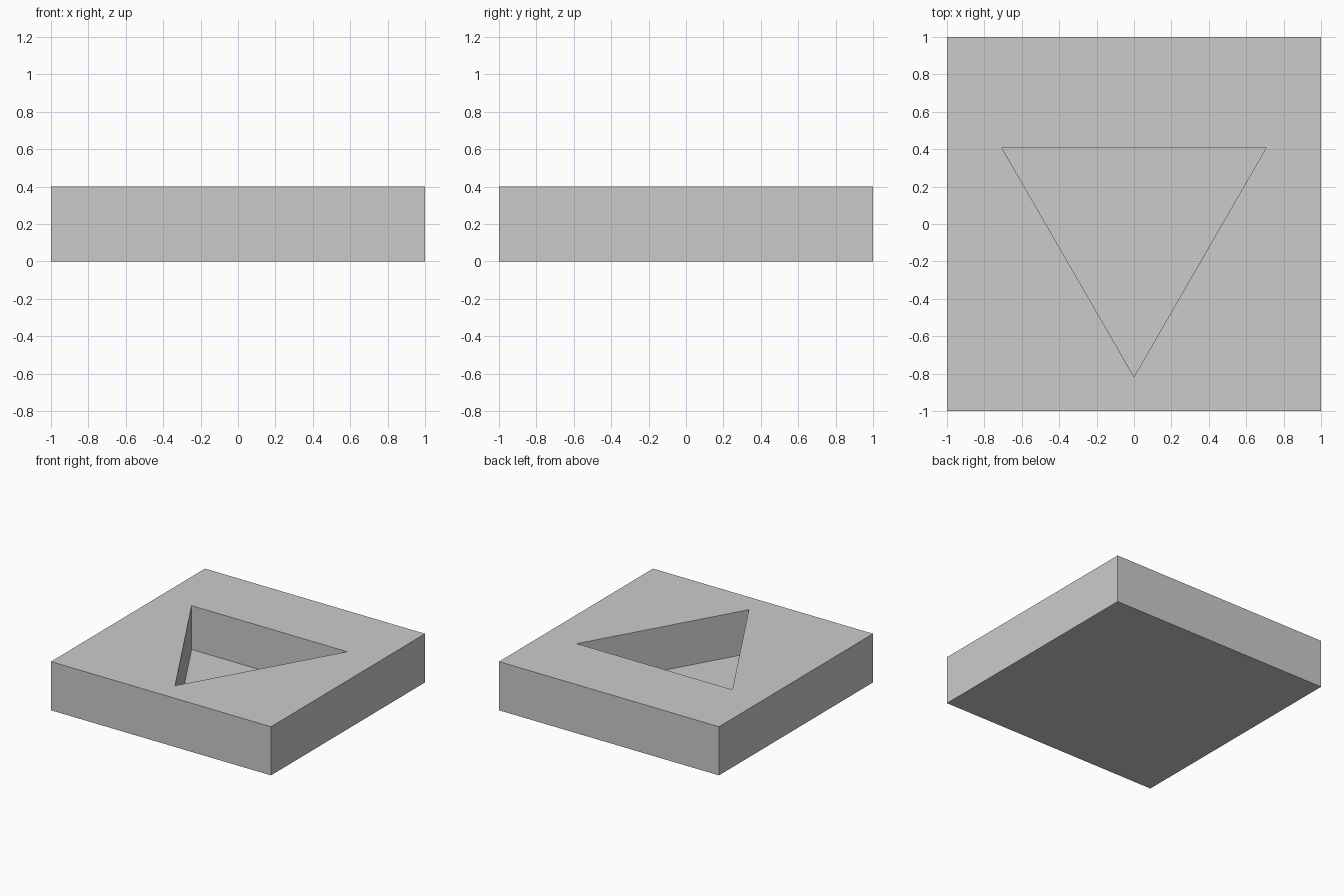
import bpy
from math import pi, sqrt

# Remove the default cube
default = bpy.data.objects.get("Cube")
if default:
    bpy.data.objects.remove(default, do_unlink=True)

SIZE = 2.0
HEIGHT = 0.4
FLOOR = 0.04
POCKET_RADIUS = sqrt(2 / 3)

# Plain grey material
grey = bpy.data.materials.new("plain grey")
grey.use_nodes = True
colour = (0.6, 0.6, 0.6, 1)
grey.diffuse_color = colour
grey.node_tree.nodes["Principled BSDF"].inputs["Base Color"].default_value = colour

# Square slab
bpy.ops.mesh.primitive_cube_add(size=1, location=(0, 0, HEIGHT / 2))
slab = bpy.context.object
slab.name = "slab"
slab.scale = (SIZE, SIZE, HEIGHT)
bpy.ops.object.transform_apply(location=True, rotation=True, scale=True)
slab.data.materials.append(grey)

# Triangular prism that cuts the pocket, pointing to the front
bpy.ops.mesh.primitive_cylinder_add(
    vertices=3, radius=POCKET_RADIUS, depth=HEIGHT,
    location=(0, 0, FLOOR + HEIGHT / 2), rotation=(0, 0, pi))
cutter = bpy.context.object
cutter.name = "pocket_cutter"
cutter.hide_render = True
cutter.data.materials.append(grey)

# Cut the pocket, then discard the cutter
bpy.context.view_layer.objects.active = slab
cut = slab.modifiers.new("pocket", "BOOLEAN")
cut.operation = "DIFFERENCE"
cut.solver = "EXACT"
cut.object = cutter
bpy.ops.object.modifier_apply(modifier=cut.name)
bpy.data.objects.remove(cutter, do_unlink=True)
